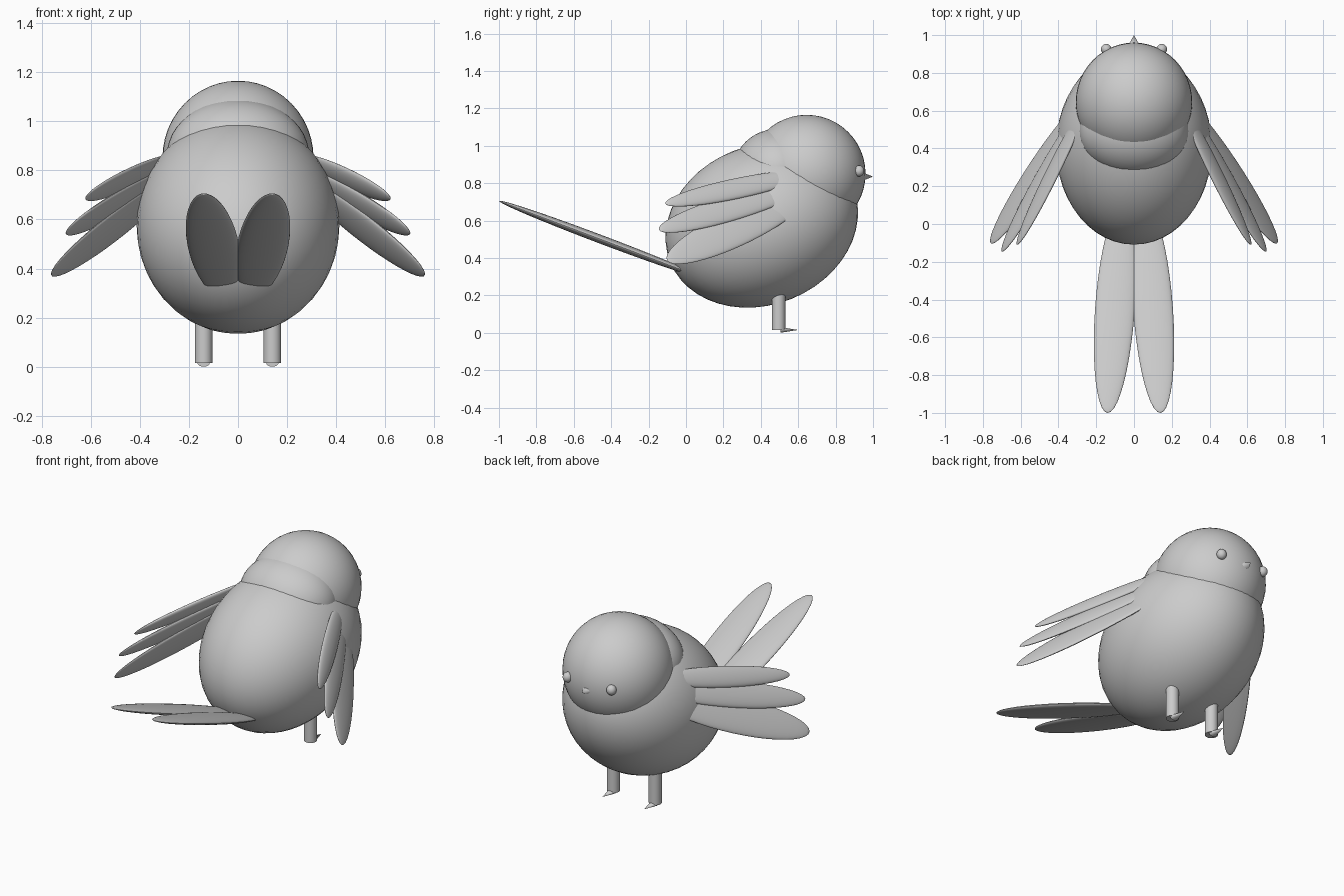
import bpy
from math import radians, pi
from mathutils import Vector, Matrix

cube = bpy.data.objects.get("Cube")
if cube:
    bpy.data.objects.remove(cube, do_unlink=True)

# One flat colour for the whole bird
grey = bpy.data.materials.new("light_grey")
grey.use_nodes = True
colour = (0.6, 0.6, 0.6, 1)
grey.diffuse_color = colour
grey.node_tree.nodes["Principled BSDF"].inputs["Base Color"].default_value = colour


def finish(name):
    ob = bpy.context.object
    ob.name = name
    ob.data.materials.append(grey)
    bpy.ops.object.shade_smooth_by_angle(angle=radians(40))
    return ob


def ellipsoid(name, centre, semi, tilt=0, segments=48, rings=24):
    bpy.ops.mesh.primitive_uv_sphere_add(segments=segments, ring_count=rings, radius=1,
                                         location=centre, rotation=(tilt, 0, 0))
    bpy.context.object.scale = semi
    return finish(name)


def cone(name, base, length, radius, flatten=1.0, sides=16):
    """Cone pointing along +y from its base centre, squashed in height."""
    bpy.ops.mesh.primitive_cone_add(vertices=sides, radius1=radius, depth=length,
                                    location=(base[0], base[1] + length / 2, base[2]),
                                    rotation=(-pi / 2, 0, 0))
    bpy.context.object.scale = (1, flatten, 1)
    return finish(name)


def feather(name, root, tip, normal, half_width, half_thick):
    """Long flat ellipsoid between root and tip, facing along normal."""
    root, tip = Vector(root), Vector(tip)
    along = (tip - root).normalized()
    across = Vector(normal).cross(along).normalized()
    up = along.cross(across)
    bpy.ops.mesh.primitive_uv_sphere_add(segments=32, ring_count=20, radius=1)
    ob = bpy.context.object
    axes = Matrix((across, -up, along)).transposed().to_4x4()
    size = Matrix.Diagonal((half_width, half_thick, (tip - root).length / 2, 1))
    ob.data.transform(axes @ size)
    ob.data.update()
    if axes.determinant() < 0:
        ob.data.flip_normals()
    ob.location = (root + tip) / 2
    return finish(name)


# Body, neck ruff and head
ellipsoid("body", (0, 0.405, 0.575), (0.413, 0.528, 0.425), radians(22))
ellipsoid("neck", (0, 0.49, 0.86), (0.29, 0.24, 0.23))
ellipsoid("head", (0, 0.645, 0.85), (0.308, 0.315, 0.315))
cone("beak", (0, 0.92, 0.835), 0.08, 0.045, 0.7)

# Wing feathers: name, root, tip, half width
wing_feathers = [
    ("upper", (0.25, 0.64, 0.85), (0.62, -0.11, 0.69), 0.06),
    ("middle", (0.26, 0.64, 0.79), (0.70, -0.145, 0.55), 0.075),
    ("lower", (0.27, 0.64, 0.74), (0.76, -0.10, 0.385), 0.105),
]

for side, s in (("left", 1), ("right", -1)):
    ellipsoid(side + "_eye", (s * 0.147, 0.925, 0.865), (0.028, 0.028, 0.03),
              segments=24, rings=12)

    # Leg and toe
    bpy.ops.mesh.primitive_cylinder_add(vertices=24, radius=0.036, depth=0.26,
                                        location=(s * 0.14, 0.495, 0.145))
    finish(side + "_leg")
    cone(side + "_toe", (s * 0.14, 0.505, 0.015), 0.095, 0.025, 0.6)

    # Wing
    for part, root, tip, width in wing_feathers:
        feather(f"{side}_{part}_wing_feather", (s * root[0], *root[1:]), (s * tip[0], *tip[1:]),
                (s * 0.81, 0.3, 0.5), width, 0.02)

    # Tail
    feather(side + "_tail_feather", (s * 0.062, 0.1, 0.29), (s * 0.14, -1.0, 0.705),
            (0, 0.35, 0.94), 0.105, 0.023)
